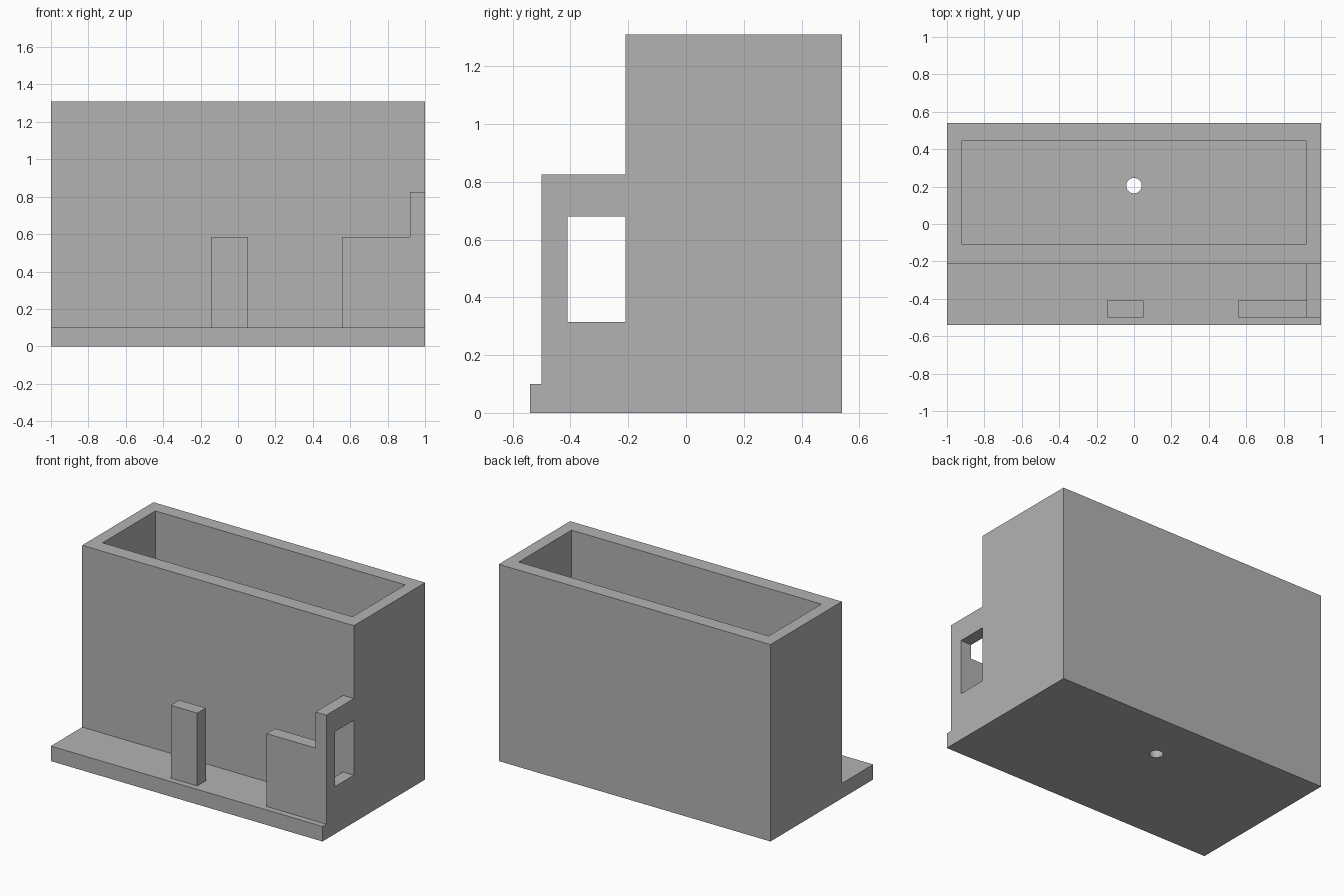
import bpy, bmesh
from mathutils import Vector

cube = bpy.data.objects.get("Cube")
if cube:
    bpy.data.objects.remove(cube, do_unlink=True)

# Single flat grey
GREY = (0.45, 0.45, 0.45, 1)
grey = bpy.data.materials.new("plain grey")
grey.use_nodes = True
grey.diffuse_color = GREY
grey.node_tree.nodes["Principled BSDF"].inputs["Base Color"].default_value = GREY


def finish(name, bm):
    bmesh.ops.recalc_face_normals(bm, faces=bm.faces)
    mesh = bpy.data.meshes.new(name)
    bm.to_mesh(mesh)
    bm.free()
    mesh.materials.append(grey)
    obj = bpy.data.objects.new(name, mesh)
    bpy.context.collection.objects.link(obj)
    return obj


def prism(name, points, direction):
    """Extrude a closed outline along a direction."""
    bm = bmesh.new()
    face = bm.faces.new([bm.verts.new(p) for p in points])
    new = bmesh.ops.extrude_face_region(bm, geom=[face])["geom"]
    bmesh.ops.translate(bm, vec=Vector(direction),
                        verts=[v for v in new if isinstance(v, bmesh.types.BMVert)])
    return finish(name, bm)


def box(name, x0, x1, y0, y1, z0, z1):
    outline = [(x0, y0, z0), (x1, y0, z0), (x1, y1, z0), (x0, y1, z0)]
    return prism(name, outline, (0, 0, z1 - z0))


def cylinder(name, x, y, z0, z1, radius):
    bm = bmesh.new()
    bmesh.ops.create_cone(bm, cap_ends=True, segments=48, radius1=radius,
                          radius2=radius, depth=z1 - z0)
    bmesh.ops.translate(bm, vec=(x, y, (z0 + z1) / 2), verts=bm.verts)
    return finish(name, bm)


def cut(obj, cutter):
    """Subtract the cutter, then discard it."""
    cutter.hide_render = True
    mod = obj.modifiers.new("cut", 'BOOLEAN')
    mod.operation, mod.solver, mod.object = 'DIFFERENCE', 'EXACT', cutter
    bpy.context.view_layer.objects.active = obj
    bpy.ops.object.modifier_apply(modifier=mod.name)
    bpy.data.objects.remove(cutter, do_unlink=True)


BASE, FRONT, TANK_FRONT, BACK, TOP = 0.10, -0.54, -0.21, 0.54, 1.31
RAIL_FRONT, RAIL_BACK = -0.50, -0.41

# Tank with a front ledge, from one side profile
side = [(FRONT, 0), (BACK, 0), (BACK, TOP), (TANK_FRONT, TOP),
        (TANK_FRONT, BASE), (FRONT, BASE)]
tank = prism("tank_and_ledge", [(-1, y, z) for y, z in side], (2, 0, 0))
cut(tank, box("cavity_cutter", -0.92, 0.92, -0.11, 0.445, BASE, TOP + 0.2))
cut(tank, cylinder("drain_cutter", 0, 0.205, -0.1, BASE + 0.1, 0.041))

# Upright post on the ledge
box("front_post", -0.145, 0.05, RAIL_FRONT, RAIL_BACK, BASE, 0.585)

# Corner bracket: stepped front plate and side wall with a window
step = [(0.56, BASE), (1, BASE), (1, 0.825), (0.92, 0.825), (0.92, 0.585), (0.56, 0.585)]
bracket = prism("corner_bracket", [(x, RAIL_FRONT, z) for x, z in step],
                (0, TANK_FRONT - RAIL_FRONT, 0))
cut(bracket, box("recess_cutter", 0.4, 0.92, RAIL_BACK, 0, 0, 1))
cut(bracket, box("window_cutter", 0.8, 1.2, RAIL_BACK, 0, 0.315, 0.68))
